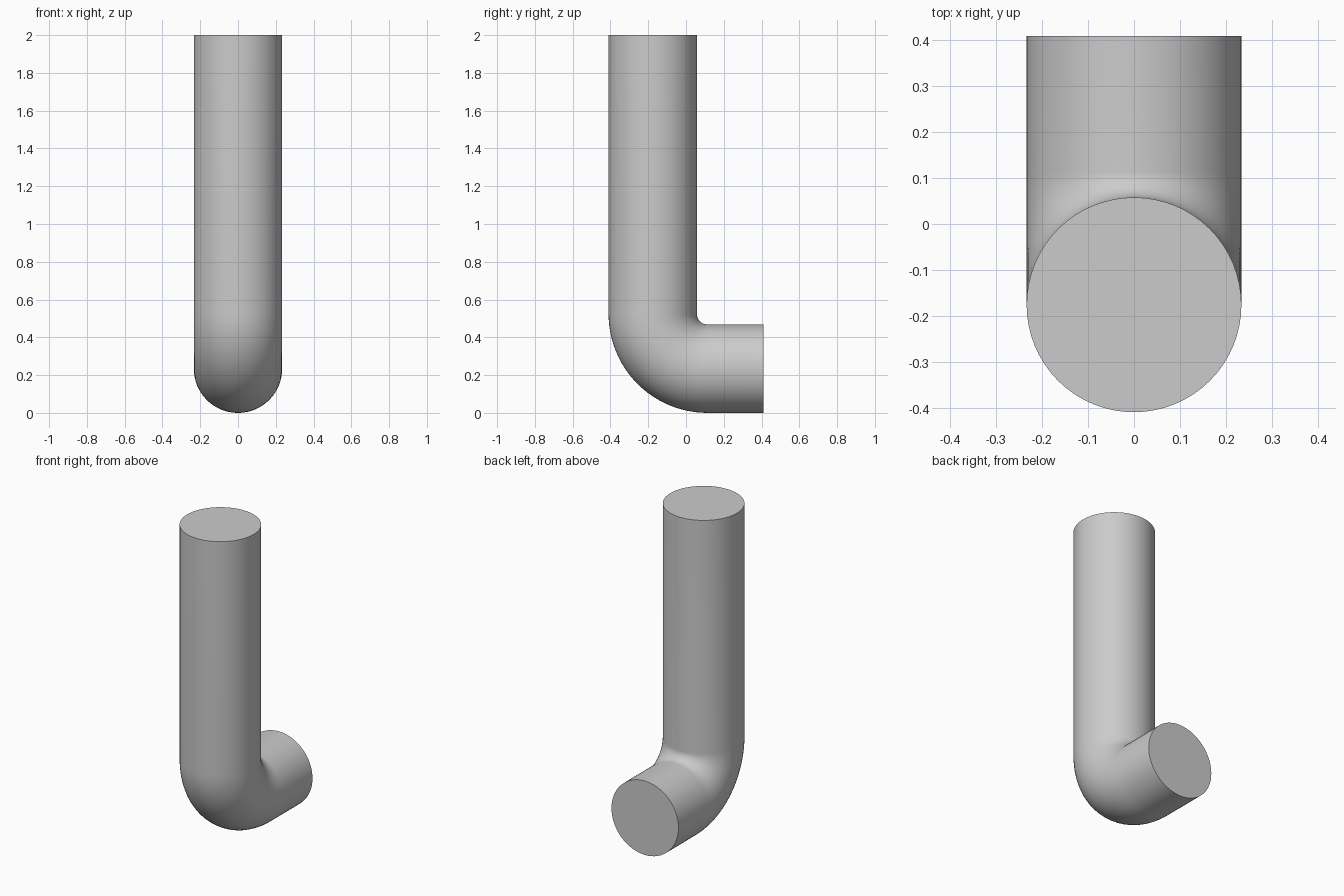
import bpy
import bmesh
from math import sin, cos, pi
from mathutils import Vector

cube = bpy.data.objects.get("Cube")
if cube:
    bpy.data.objects.remove(cube, do_unlink=True)

RADIUS = 0.234      # pipe radius
BEND = 0.29         # centreline radius of the elbow
SIDES = 64
BEND_STEPS = 24
END_Y, TOP_Z = 0.41, 2.0
BEND_Y, BEND_Z = -END_Y + RADIUS + BEND, RADIUS + BEND

# Plain grey material
grey = bpy.data.materials.new("grey")
grey.use_nodes = True
colour = (0.6, 0.6, 0.6, 1)
grey.diffuse_color = colour
grey.node_tree.nodes["Principled BSDF"].inputs["Base Color"].default_value = colour

# Centreline stations: (y, z, angle of the section around the bend)
stations = [(BEND_Y - BEND, TOP_Z, 0)]
for i in range(BEND_STEPS + 1):
    a = pi / 2 * i / BEND_STEPS
    stations.append((BEND_Y - BEND * cos(a), BEND_Z - BEND * sin(a), a))
stations.append((END_Y, RADIUS, pi / 2))

# Sweep a circle along the centreline
bm = bmesh.new()
rings = []
for y, z, a in stations:
    outward = Vector((0, -cos(a), -sin(a)))
    ring = []
    for k in range(SIDES):
        t = 2 * pi * k / SIDES
        offset = Vector((RADIUS * cos(t), 0, 0)) + outward * RADIUS * sin(t)
        ring.append(bm.verts.new(Vector((0, y, z)) + offset))
    rings.append(ring)
for lower, upper in zip(rings, rings[1:]):
    for k in range(SIDES):
        n = (k + 1) % SIDES
        bm.faces.new((lower[k], lower[n], upper[n], upper[k]))

# Flat end caps
bm.faces.new(rings[0])
bm.faces.new(rings[-1])
bmesh.ops.recalc_face_normals(bm, faces=bm.faces)

mesh = bpy.data.meshes.new("elbow_pipe")
bm.to_mesh(mesh)
bm.free()
mesh.materials.append(grey)
pipe = bpy.data.objects.new("elbow_pipe", mesh)
bpy.context.collection.objects.link(pipe)

# Smooth walls with sharp rims
bpy.ops.object.select_all(action="DESELECT")
pipe.select_set(True)
bpy.context.view_layer.objects.active = pipe
bpy.ops.object.shade_smooth_by_angle()
